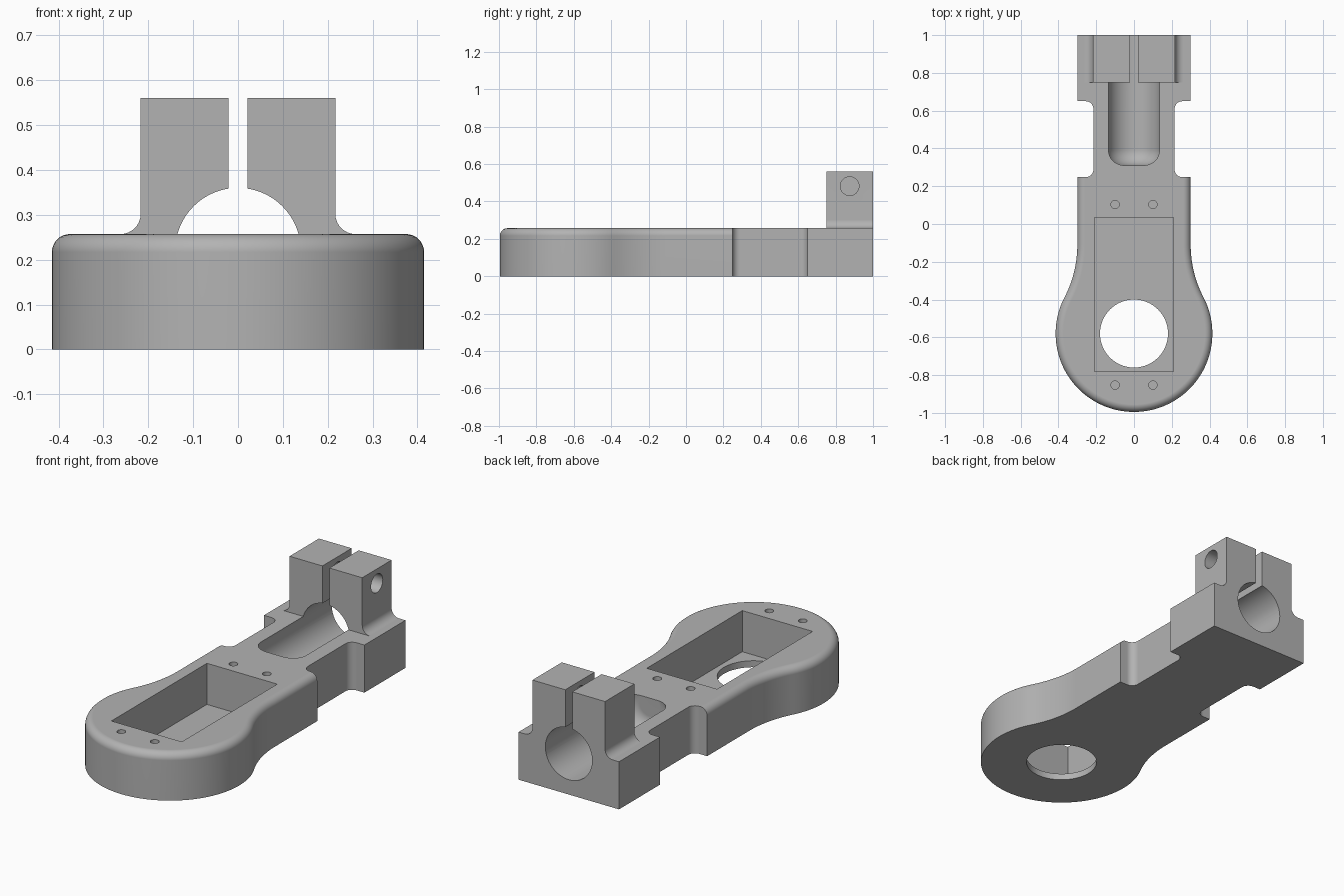
import bpy, bmesh
from math import sin, cos, pi, atan2, sqrt, radians

if "Cube" in bpy.data.objects:
    bpy.data.objects.remove(bpy.data.objects["Cube"])

TOP = 0.257          # top of the plate
ROUND = 0.04         # rounding of the top rim

metal = bpy.data.materials.new("plain_grey")
metal.diffuse_color = (0.45, 0.45, 0.45, 1)
metal.use_nodes = True
metal.node_tree.nodes["Principled BSDF"].inputs["Base Color"].default_value = metal.diffuse_color


def loft(name, rings):
    """Closed solid through a list of rings with equal point counts."""
    bm = bmesh.new()
    loops = [[bm.verts.new(p) for p in ring] for ring in rings]
    n = len(loops[0])
    for a, b in zip(loops, loops[1:]):
        for i in range(n):
            j = (i + 1) % n
            bm.faces.new((a[i], a[j], b[j], b[i]))
    bm.faces.new(loops[0])
    bm.faces.new(loops[-1])
    bmesh.ops.recalc_face_normals(bm, faces=bm.faces[:])
    mesh = bpy.data.meshes.new(name)
    bm.to_mesh(mesh)
    bm.free()
    obj = bpy.data.objects.new(name, mesh)
    bpy.context.collection.objects.link(obj)
    mesh.materials.append(metal)
    return obj


def box(name, x0, x1, y0, y1, z0, z1):
    base = [(x0, y0), (x1, y0), (x1, y1), (x0, y1)]
    return loft(name, [[(x, y, z) for x, y in base] for z in (z0, z1)])


def rod(name, axis, centre, stations, seg=48):
    """Round solid along an axis; stations are (position, radius)."""
    rings = []
    for t, r in stations:
        ring = []
        for i in range(seg):
            u = centre[0] + r * cos(2 * pi * i / seg)
            v = centre[1] + r * sin(2 * pi * i / seg)
            ring.append({'x': (t, u, v), 'y': (u, t, v), 'z': (u, v, t)}[axis])
        rings.append(ring)
    return loft(name, rings)


def arc(cx, cy, r, a0, a1, n):
    return [(cx + r * cos(a0 + (a1 - a0) * i / n),
             cy + r * sin(a0 + (a1 - a0) * i / n)) for i in range(n + 1)]


# Plate outline, right half, as (x, y, inward normal x, y); zero normal = no rim rounding
HY, HR, NR = -0.58, 0.415, 0.6
ny = HY + sqrt((HR + NR) ** 2 - (0.3 + NR) ** 2)
join = atan2(ny - HY, 0.3 + NR)
half = [(x, y, -x / HR, -(y - HY) / HR)
        for x, y in arc(0, HY, HR, -pi / 2, join, 36)]
half += [(x, y, (x - 0.3 - NR) / NR, (y - ny) / NR)
         for x, y in arc(0.3 + NR, ny, NR, pi + join, pi, 12)[1:]]
half.append((0.3, 0.248, -1, 0))
notch = arc(0.255, 0.288, 0.04, -pi / 2, -pi, 8) + arc(0.255, 0.61, 0.04, pi, pi / 2, 8)
half += [(x, y, 0, 0) for x, y in notch + [(0.3, 0.65), (0.3, 1.0)]]
outline = half + [(-x, y, -nx, nyy) for x, y, nx, nyy in reversed(half[1:])]

levels = [(0, 0)] + [(ROUND * (1 - cos(a)), TOP - ROUND + ROUND * sin(a))
                     for a in [pi / 2 * i / 8 for i in range(9)]]


def level(d, z):
    # unrounded points stay on the outline, and climb straight to the top
    return [(x + nx * d, y + nyy * d, z) for x, y, nx, nyy in outline]


arm = loft("clamp_arm", [level(d, z) for d, z in levels])

# Clamp block with flared feet
flare = arc(0.262, TOP + 0.045, 0.045, -pi / 2, -pi, 8)
side = [(0.262, 0.18)] + flare + [(0.217, 0.56)]
profile = side + [(-x, z) for x, z in reversed(side)]
clamp = loft("clamp_block", [[(x, y, z) for x, z in profile] for y in (0.75, 1.0)])


def combine(tool, operation):
    mod = arm.modifiers.new(operation, 'BOOLEAN')
    mod.operation = operation
    mod.solver = 'EXACT'
    mod.object = tool
    bpy.context.view_layer.objects.active = arm
    bpy.ops.object.modifier_apply(modifier=mod.name)
    bpy.data.objects.remove(tool)


combine(clamp, 'UNION')

# Pocket and round opening in its floor
combine(box("pocket_cut", -0.21, 0.21, -0.78, 0.035, 0.035, 0.4), 'DIFFERENCE')
combine(rod("opening_cut", 'z', (0, HY), [(-0.1, 0.18), (0.1, 0.18)], 64), 'DIFFERENCE')

# Tube bore with a rounded blind end
end = [(0.31 + 0.08 * (1 - sin(a)), 0.06 + 0.08 * cos(a))
       for a in [pi / 2 * (1 - i / 8) for i in range(9)]]
combine(rod("bore_cut", 'y', (0, 0.22), end + [(1.1, 0.14)], 64), 'DIFFERENCE')

# Clamp slot and cross screw hole
combine(box("slot_cut", -0.021, 0.021, 0.7, 1.1, 0.3, 0.7), 'DIFFERENCE')
combine(rod("cross_hole_cut", 'x', (0.875, 0.482), [(-0.12, 0.05), (0.4, 0.05)], 32), 'DIFFERENCE')

# Four small screw holes
for x in (-0.1, 0.1):
    for y in (-0.853, 0.103):
        combine(rod("screw_hole_cut", 'z', (x, y), [(0.1, 0.022), (0.4, 0.022)], 20), 'DIFFERENCE')

# Smooth curved faces, crisp edges
bpy.ops.object.select_all(action='DESELECT')
arm.select_set(True)
bpy.context.view_layer.objects.active = arm
bpy.ops.object.shade_smooth_by_angle(angle=radians(30))
weighted = arm.modifiers.new("even_normals", 'WEIGHTED_NORMAL')
weighted.keep_sharp = True
